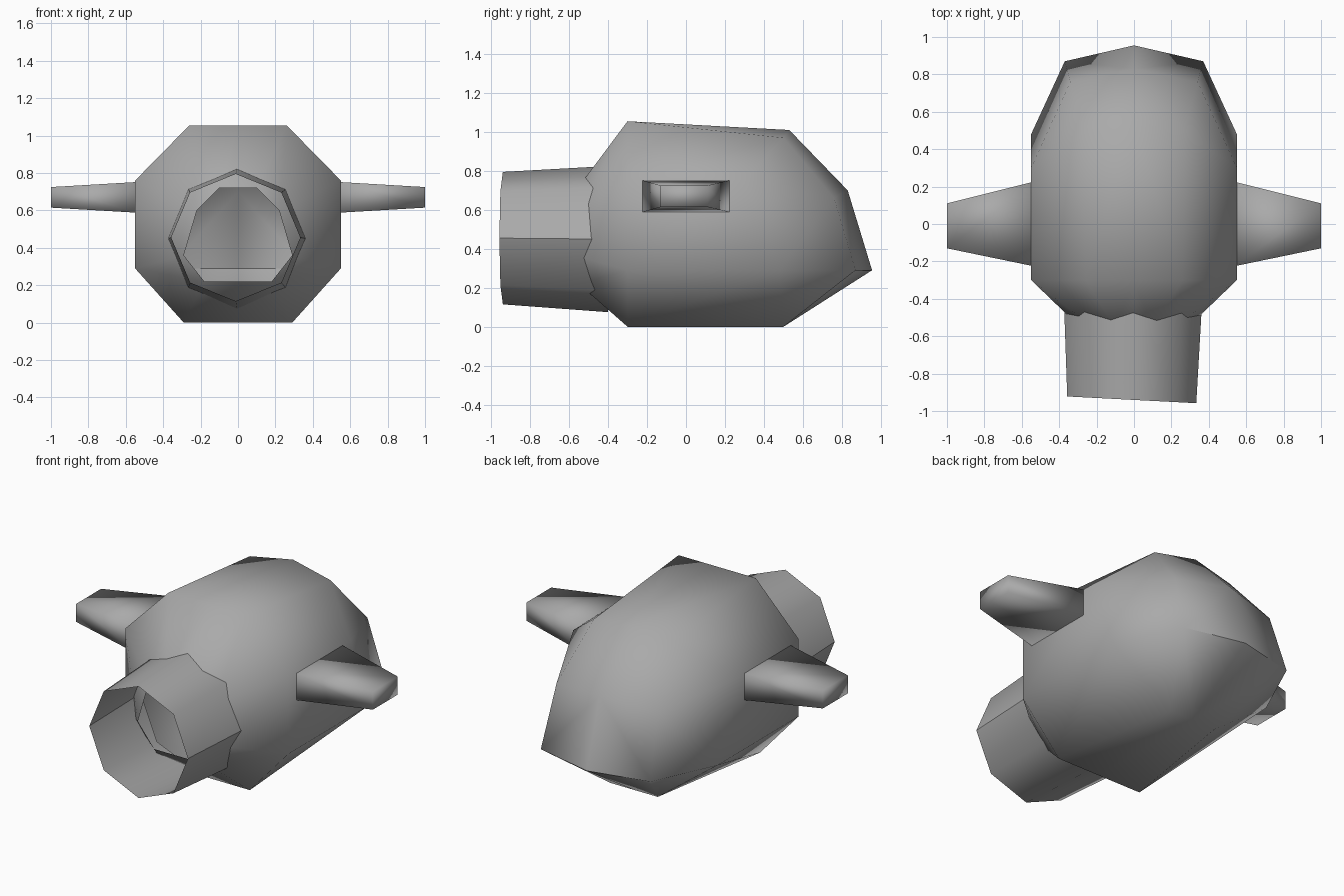
import bpy, bmesh, math

cube = bpy.data.objects.get("Cube")
if cube:
    bpy.data.objects.remove(cube)

grey = bpy.data.materials.new("plain_grey")
grey.use_nodes = True
shade = (0.4, 0.4, 0.4, 1)
grey.diffuse_color = shade
grey.node_tree.nodes["Principled BSDF"].inputs["Base Color"].default_value = shade


def finish(name, bm, angle):
    """Turn a bmesh into a grey object, smooth below the given angle."""
    mesh = bpy.data.meshes.new(name)
    bm.to_mesh(mesh)
    bm.free()
    mesh.materials.append(grey)
    obj = bpy.data.objects.new(name, mesh)
    bpy.context.collection.objects.link(obj)
    bpy.ops.object.select_all(action="DESELECT")
    obj.select_set(True)
    bpy.context.view_layer.objects.active = obj
    bpy.ops.object.shade_smooth_by_angle(angle=math.radians(angle))
    return obj


# Body: half cross-sections from bottom centre up to top centre
bm = bmesh.new()


def points(coords):
    return [bm.verts.new(c) for c in coords]


mouth = points((x, -0.55, z) for x, z in
               [(0, .22), (.18, .22), (.29, .36), (.22, .6), (.1, .72), (0, .72)])
chest = points((x, -0.3, z) for x, z in
               [(0, 0), (.29, 0), (.55, .29), (.55, .76), (.26, 1.055), (0, 1.055)])
rump = points([(0, .5, 0), (.16, .5, 0), (.55, .48, .29),
               (.55, .3, .75), (.27, .5, .97), (0, .53, 1.01)])
tail_mid, tail_side = points([(0, .955, .29), (.37, .87, .29)])
back_mid, back_side = points([(0, .83, .7), (.34, .76, .66)])

for front, rear in ((mouth, chest), (chest, rump)):
    for i in range(len(front) - 1):
        bm.faces.new((front[i], rear[i], rear[i + 1], front[i + 1]))

# Rounded rear of the body
base, belly, low, shoulder, top, crown = rump
for face in ((base, tail_mid, tail_side, belly), (belly, tail_side, low),
             (low, tail_side, back_side, shoulder), (shoulder, back_side, top),
             (top, back_side, back_mid, crown),
             (tail_side, tail_mid, back_mid, back_side)):
    bm.faces.new(face)
body = finish("body", bm, 62)
mirror = body.modifiers.new("mirror", "MIRROR")
mirror.use_clip = True

# Snout: open eight-sided tube with a slightly skewed rim
bm = bmesh.new()
rim, root = [], []
for i in range(8):
    c, s = math.cos(i * math.pi / 4), math.sin(i * math.pi / 4)
    rim.append(bm.verts.new((-.012 + .345 * c, -.94 - .018 * c, .455 + .34 * s)))
    root.append(bm.verts.new((-.005 + .37 * c, -.4, .45 + .375 * s)))
for i in range(8):
    j = (i + 1) % 8
    bm.faces.new((rim[i], rim[j], root[j], root[i]))
snout = finish("snout", bm, 60)
for edge in snout.data.edges:
    a, b = (snout.data.vertices[v].co for v in edge.vertices)
    if abs(a.y - b.y) > .3 and abs(a.x) > .3:
        edge.use_edge_sharp = True

# Side fins: tapered blocks
for side, name in ((1, "left_fin"), (-1, "right_fin")):
    bm = bmesh.new()
    bmesh.ops.create_cube(bm, size=2)
    for v in bm.verts:
        sx, sy, sz = v.co
        if sx * side > 0:
            v.co = (side, -.01 + .12 * sy, .67 + .055 * sz)
        else:
            v.co = (side * .54, .225 * sy, .67 + .082 * sz)
    finish(name, bm, 100)
